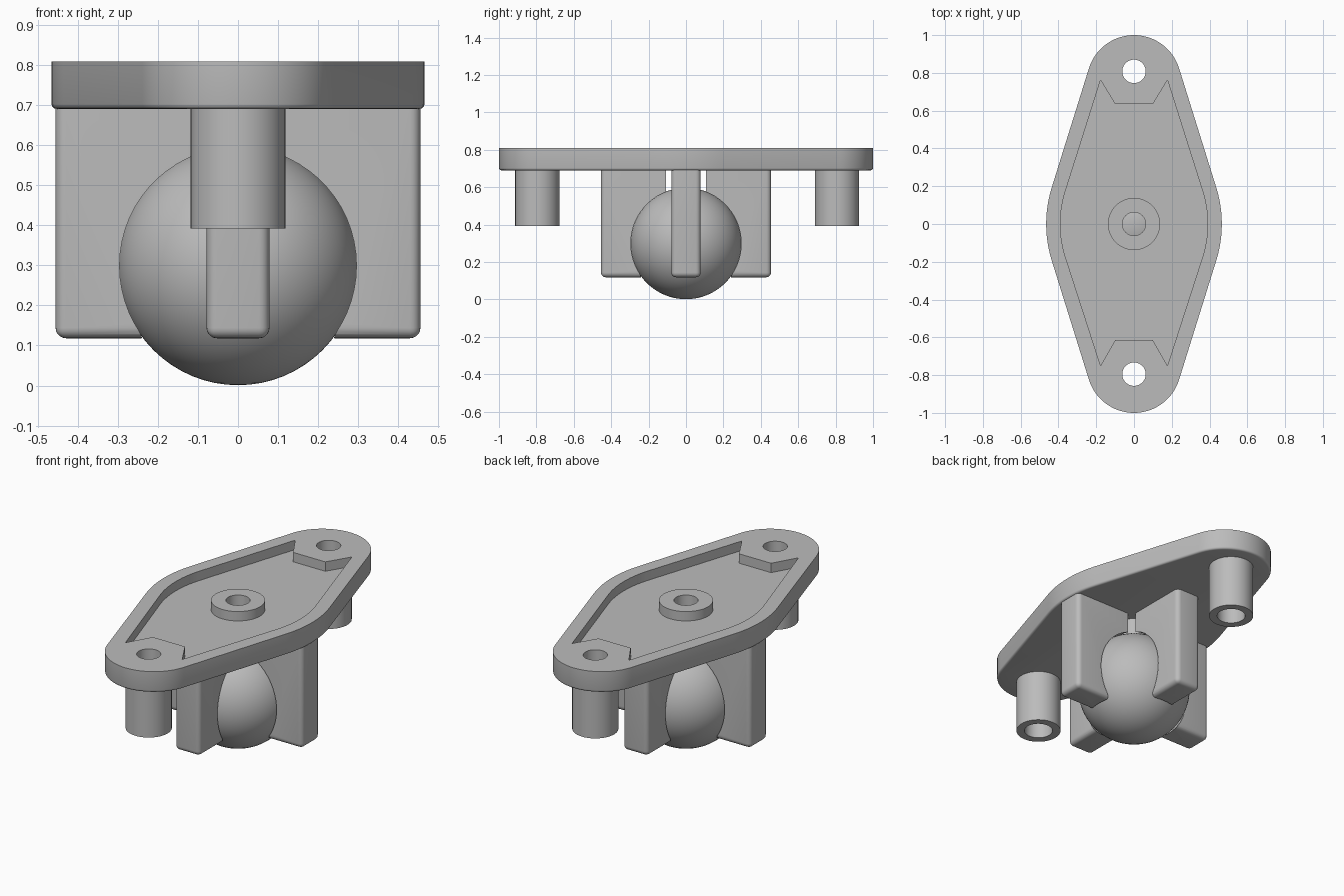
import bpy, bmesh
from math import cos, sin, pi, radians
from mathutils import Matrix, Vector

cube = bpy.data.objects.get("Cube")
if cube:
    bpy.data.objects.remove(cube)

grey = bpy.data.materials.new("grey_plastic")
grey.use_nodes = True
GREY = (0.5, 0.5, 0.5, 1)
grey.diffuse_color = GREY
grey.node_tree.nodes["Principled BSDF"].inputs["Base Color"].default_value = GREY

BOTTOM, FLOOR, TOP = 0.69, 0.755, 0.808
HOLES = (0.808, -0.795)
BALL_Z = 0.299


def finish(bm, name):
    bmesh.ops.recalc_face_normals(bm, faces=bm.faces)
    mesh = bpy.data.meshes.new(name)
    bm.to_mesh(mesh)
    bm.free()
    mesh.materials.append(grey)
    ob = bpy.data.objects.new(name, mesh)
    bpy.context.collection.objects.link(ob)
    return ob


def activate(ob):
    bpy.ops.object.select_all(action='DESELECT')
    ob.select_set(True)
    bpy.context.view_layer.objects.active = ob


def smooth(ob):
    activate(ob)
    bpy.ops.object.shade_smooth_by_angle(angle=radians(32))


def cut(ob, cutter):
    mod = ob.modifiers.new("cut", 'BOOLEAN')
    mod.operation, mod.solver, mod.object = 'DIFFERENCE', 'EXACT', cutter
    activate(ob)
    bpy.ops.object.modifier_apply(modifier=mod.name)
    bpy.data.objects.remove(cutter)


def prism(name, outline, z0, z1, round_bottom=0):
    bm = bmesh.new()
    face = bm.faces.new([bm.verts.new((x, y, z0)) for x, y in outline])
    ext = bmesh.ops.extrude_face_region(bm, geom=[face])
    moved = [v for v in ext["geom"] if isinstance(v, bmesh.types.BMVert)]
    bmesh.ops.translate(bm, verts=moved, vec=(0, 0, z1 - z0))
    if round_bottom:
        rim = [e for e in bm.edges if all(v.co.z < z0 + 1e-4 for v in e.verts)]
        bmesh.ops.bevel(bm, geom=rim, offset=round_bottom, segments=3,
                        profile=0.5, affect='EDGES')
    return finish(bm, name)


def arc(cx, cy, r, a0, a1, n):
    steps = [a0 + (a1 - a0) * i / n for i in range(n + 1)]
    return [(cx + r * cos(a), cy + r * sin(a)) for a in steps]


def ring(name, y, r_out, r_in, z0, z1, n=48):
    """Hollow cylinder with open bore."""
    bm = bmesh.new()
    section = [(r_in, z0), (r_out, z0), (r_out, z1), (r_in, z1)]
    loops = [[bm.verts.new((r * cos(2 * pi * i / n), y + r * sin(2 * pi * i / n), z))
              for i in range(n)] for r, z in section]
    for k, a in enumerate(loops):
        b = loops[(k + 1) % 4]
        for i in range(n):
            j = (i + 1) % n
            bm.faces.new((a[i], a[j], b[j], b[i]))
    return finish(bm, name)


def sphere(name, r):
    bm = bmesh.new()
    bmesh.ops.create_uvsphere(bm, u_segments=64, v_segments=32, radius=r,
                              matrix=Matrix.Translation((0, 0, BALL_Z)))
    return finish(bm, name)


# Mounting plate: long rounded diamond
tilt = radians(17.3)
side_x, side_r = -0.185, 0.65
outline = arc(side_x, 0, side_r, -tilt, tilt, 12)
outline += arc(0, 0.75, 0.25, tilt, pi - tilt, 32)
outline += arc(-side_x, 0, side_r, pi - tilt, pi + tilt, 12)
outline += arc(0, -0.75, 0.25, pi + tilt, 2 * pi - tilt, 32)
plate = prism("mounting_plate", outline, BOTTOM, TOP, 0.012)

# Recess in the top, with notched ends around the screw pads
half = arc(side_x, 0, side_r - 0.075, -tilt, tilt, 12)
back = [(0.177, 0.762), (0.1, 0.635), (-0.1, 0.635), (-0.177, 0.762)]
front = [(-0.177, -0.75), (-0.1, -0.615), (0.1, -0.615), (0.177, -0.75)]
recess = half + back + [(-x, -y) for x, y in half] + front
cut(plate, prism("recess_cutter", recess, FLOOR, TOP + 0.1))

# Screw holes and centre hole
for y in (*HOLES, 0):
    circle = arc(0, y, 0.062, 0, 2 * pi, 48)[:-1]
    cut(plate, prism("hole_cutter", circle, BOTTOM - 0.1, TOP + 0.1))
smooth(plate)

# Screw posts, centre boss and the sleeve above the ball
for name, y in zip(("back_post", "front_post"), HOLES):
    smooth(ring(name, y, 0.118, 0.075, 0.392, BOTTOM + 0.005))
smooth(ring("centre_boss", 0, 0.138, 0.062, FLOOR - 0.005, TOP))
smooth(ring("centre_sleeve", 0, 0.076, 0.062, 0.592, BOTTOM + 0.005))

# Four fins that cradle the ball
INNER, OUTER, LOW, THICK = 0.108, 0.455, 0.118, 0.157
names = ("left_fin", "back_fin", "right_fin", "front_fin")
for k, name in enumerate(names):
    bm = bmesh.new()
    high = BOTTOM + 0.005
    size = Vector((OUTER - INNER, THICK, high - LOW))
    centre = Vector(((OUTER + INNER) / 2, 0, (high + LOW) / 2))
    bmesh.ops.create_cube(bm, size=1, matrix=Matrix.Translation(centre) @ Matrix.Diagonal(size).to_4x4())
    rounded = [e for e in bm.edges
               if not all(v.co.x < centre.x for v in e.verts)
               and not all(v.co.z > centre.z for v in e.verts)]
    bmesh.ops.bevel(bm, geom=rounded, offset=0.026, segments=5,
                    profile=0.5, affect='EDGES')
    bmesh.ops.rotate(bm, verts=bm.verts, cent=(0, 0, 0),
                     matrix=Matrix.Rotation(k * pi / 2, 3, 'Z'))
    fin = finish(bm, name)
    cut(fin, sphere("socket_cutter", 0.306))
    smooth(fin)

# Rolling ball
smooth(sphere("ball", 0.298))
